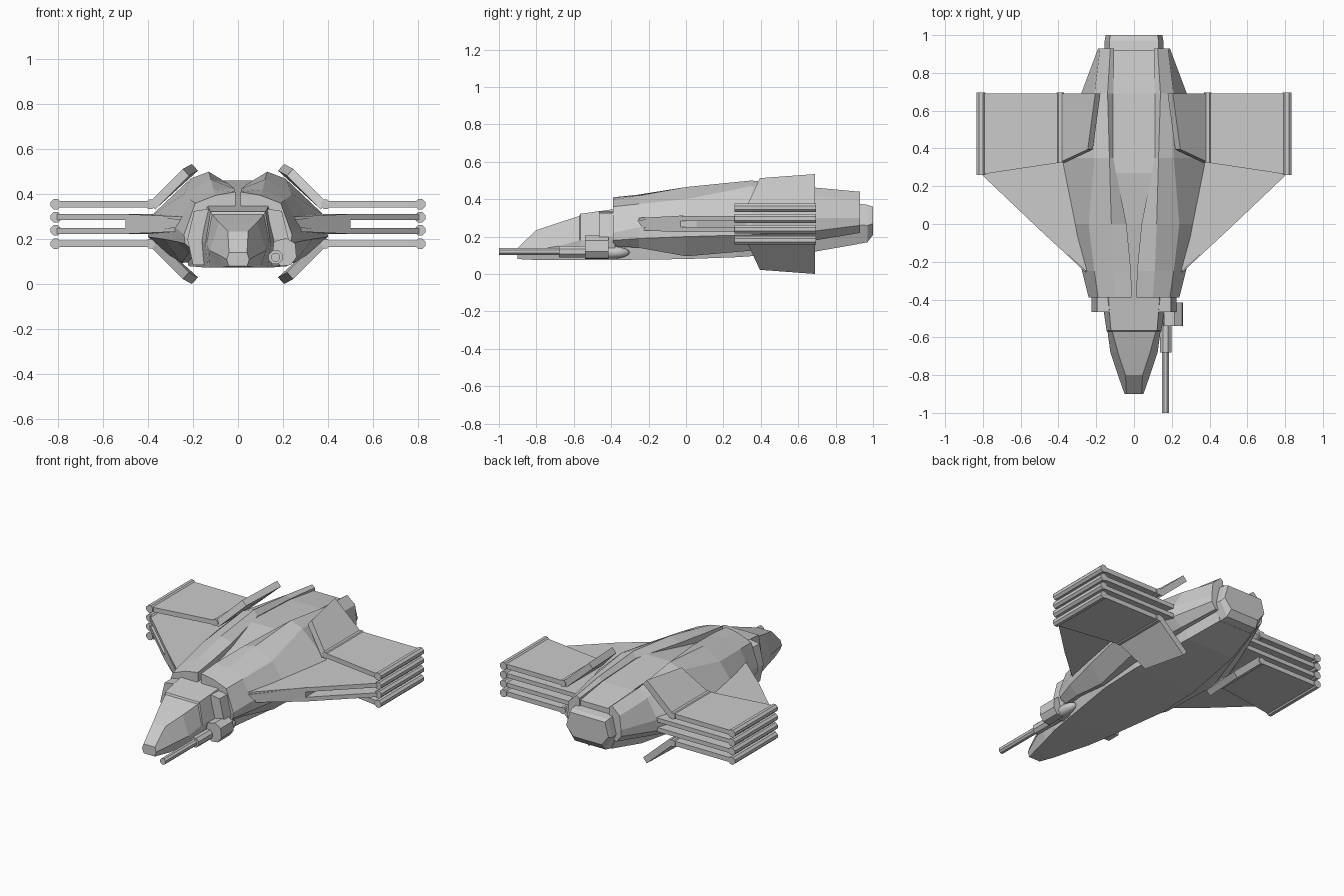
import bpy, bmesh, math
from mathutils import Vector, Matrix

if "Cube" in bpy.data.objects:
    bpy.data.objects.remove(bpy.data.objects["Cube"])

grey = bpy.data.materials.new("hull grey")
grey.diffuse_color = (0.6, 0.6, 0.6, 1)
grey.use_nodes = True
grey.node_tree.nodes["Principled BSDF"].inputs["Base Color"].default_value = grey.diffuse_color


def finish(name, bm):
    bmesh.ops.recalc_face_normals(bm, faces=bm.faces)
    me = bpy.data.meshes.new(name)
    bm.to_mesh(me)
    bm.free()
    me.materials.append(grey)
    ob = bpy.data.objects.new(name, me)
    bpy.context.collection.objects.link(ob)
    return ob


def loft(name, rings):
    """Skin closed rings of equal length and cap both ends."""
    bm = bmesh.new()
    vs = [[bm.verts.new(p) for p in ring] for ring in rings]
    n = len(vs[0])
    for a, b in zip(vs, vs[1:]):
        for i in range(n):
            j = (i + 1) % n
            bm.faces.new((a[i], a[j], b[j], b[i]))
    bm.faces.new(vs[0])
    bm.faces.new(vs[-1])
    return finish(name, bm)


def plate(name, pts, offset):
    """Polygon thickened along an offset vector."""
    off = Vector(offset)
    return loft(name, [[Vector(p) for p in pts], [Vector(p) + off for p in pts]])


def box(name, x, y, z):
    return plate(name, [(x[0], y[0], z[0]), (x[1], y[0], z[0]), (x[1], y[1], z[0]), (x[0], y[1], z[0])],
                 (0, 0, z[1] - z[0]))


def rod(name, x, z, y0, y1, r0, r1=None, sides=8):
    r1 = r0 if r1 is None else r1
    ring = lambda y, r: [(x + r * math.cos((i + .5) * math.tau / sides), y,
                          z + r * math.sin((i + .5) * math.tau / sides)) for i in range(sides)]
    return loft(name, [ring(y0, r0), ring(y1, r1)])


# Central fuselage: y, bottom x/z, side x/z, top x/z
core = [
    (-.90, .04, .08, .05, .11, .04, .14),
    (-.80, .07, .075, .085, .13, .045, .235),
    (-.68, .10, .075, .125, .15, .085, .275),
    (-.57, .13, .075, .14, .18, .115, .31),
    (-.565, .132, .075, .145, .18, .122, .322),
    (-.40, .16, .075, .17, .20, .135, .345),
    (.00, .22, .08, .25, .20, .05, .42),
    (.27, .22, .09, .25, .20, .11, .46),
    (.69, .17, .12, .20, .22, .11, .44),
    (.92, .12, .16, .15, .25, .11, .41),
]
loft("fuselage", [[(-xb, y, zb), (xb, y, zb), (xm, y, zm), (xt, y, zt), (-xt, y, zt), (-xm, y, zm)]
                  for y, xb, zb, xm, zm, xt, zt in core])

# Hexagonal engine block at the tail
tail = [(.86, .12, .15, .16, .27, .13, .385), (.97, .11, .17, .155, .26, .13, .37),
        (1.0, .10, .21, .15, .27, .125, .36)]
loft("tail_engine", [[(-xb, y, zb), (xb, y, zb), (xm, y, zm), (xt, y, zt), (-xt, y, zt), (-xm, y, zm)]
                     for y, xb, zb, xm, zm, xt, zt in tail])

# Armour shell cross-sections, right half
shell = [
    (-.39, [(.012, .41), (.10, .395), (.19, .36), (.24, .22), (.235, .18), (.20, .15), (.10, .16), (.012, .35)]),
    (-.25, [(.016, .425), (.11, .42), (.21, .375), (.275, .25), (.275, .19), (.22, .14), (.10, .15), (.016, .36)]),
    (.00, [(.04, .445), (.12, .465), (.24, .40), (.33, .28), (.33, .20), (.25, .095), (.10, .10), (.04, .38)]),
    (.35, [(.11, .46), (.13, .50), (.21, .47), (.39, .30), (.40, .21), (.30, .125), (.12, .13), (.11, .40)]),
    (.69, [(.11, .445), (.14, .462), (.21, .42), (.28, .30), (.28, .23), (.22, .18), (.12, .18), (.11, .38)]),
    (.93, [(.105, .425), (.125, .44), (.18, .39), (.19, .30), (.19, .26), (.16, .22), (.12, .22), (.105, .37)]),
]
rod_heights = (.18, .24, .297, .355)
MID = .2675

for side, s in (("right", 1), ("left", -1)):
    loft(side + "_armour_shell", [[(s * x, y, z) for x, z in ring] for y, ring in shell])
    # Cheek column beside the cockpit
    loft(side + "_cheek", [[(s * .13, y, .335), (s * .195, y, .325), (s * .225, y, .20), (s * .20, y, .085),
                            (s * .13, y, .085)] for y in (-.465, -.38)])
    # Wedge where the twin wings join
    loft(side + "_wing_root", [
        [(s * .20, -.29, MID - .012), (s * .20, -.29, MID + .018), (s * .20, .40, MID + .03), (s * .20, .40, MID - .03)],
        [(s * .235, -.275, MID - .012), (s * .235, -.275, MID + .018), (s * .36, .40, MID + .03),
         (s * .36, .40, MID - .03)],
        [(s * .50, -.03, MID - .04), (s * .50, -.03, MID + .045), (s * .50, .06, MID + .04),
         (s * .50, .06, MID - .04)]])
    for level, d in (("upper", 1), ("lower", -1)):
        # Long swept wing
        plate(f"{side}_{level}_wing",
              [(s * .23, -.27, MID + d * .005), (s * .50, -.03, MID + d * .017), (s * .81, .265, MID + d * .017),
               (s * .81, .69, MID + d * .017), (s * .24, .69, MID + d * .017)], (0, 0, d * .027))
        # Short outer panel and its hinge
        zp = MID + d * .0875
        plate(f"{side}_{level}_panel",
              [(s * .39, .325, zp - .015), (s * .81, .262, zp - .015), (s * .81, .69, zp - .015),
               (s * .39, .69, zp - .015)], (0, 0, .03))
        rod(f"{side}_{level}_hinge", s * .39, zp, .325, .695, .022)
        # Slanted stabiliser fin
        plate(f"{side}_{level}_fin",
              [(s * .395, .325, MID + d * .095), (s * .245, .395, MID + d * .245), (s * .205, .69, MID + d * .267),
               (s * .395, .69, MID + d * .095)], (-s * .027, 0, -d * .03))
    # Wingtip tubes
    for i, z in enumerate(rod_heights):
        rod(f"{side}_tip_tube_{i + 1}", s * .81, z, .26, .695, .025)

# Cannon on the right cheek
rod("cannon_barrel", .167, .12, -1.0, -.66, .021)
rod("cannon_sleeve", .167, .12, -.68, -.40, .033)
loft("cannon_mount", [[(.15, y, .12), (.19, y, .08), (.235, y, .085), (.26, y, .12), (.255, y, .18), (.215, y, .205),
                       (.16, y, .19)] for y in (-.54, -.415)])
bm = bmesh.new()
bmesh.ops.create_uvsphere(bm, u_segments=12, v_segments=8, radius=1,
                          matrix=Matrix.Translation((.19, -.40, .115)) @ Matrix.Diagonal((.035, .10, .033, 1)))
pod = finish("cannon_pod", bm)
for p in pod.data.polygons:
    p.use_smooth = True
